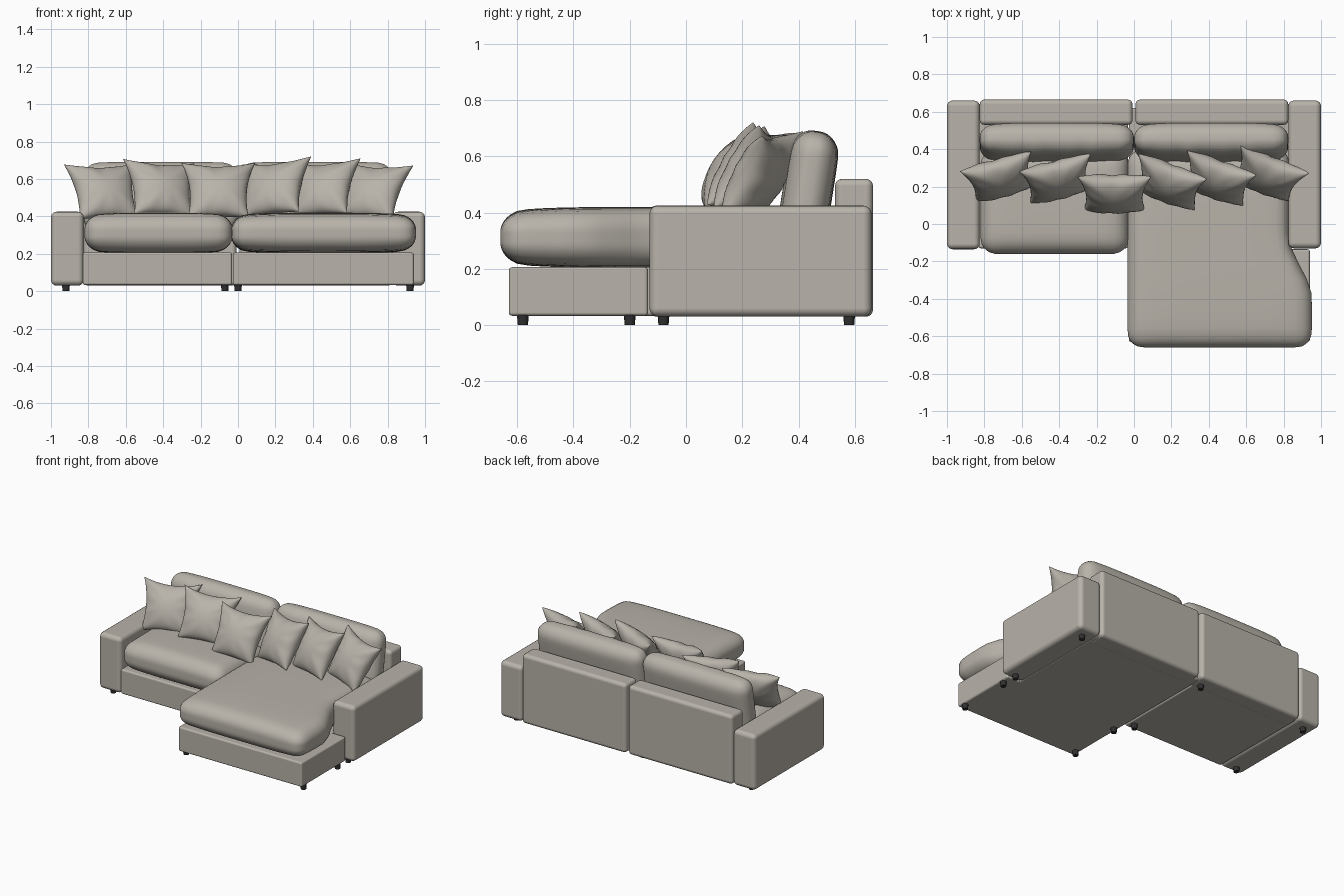
import bpy, bmesh, math
from mathutils import Vector, Matrix

cube = bpy.data.objects.get("Cube")
if cube:
    bpy.data.objects.remove(cube, do_unlink=True)


def material(name, colour):
    m = bpy.data.materials.new(name)
    m.use_nodes = True
    m.diffuse_color = colour
    m.node_tree.nodes["Principled BSDF"].inputs["Base Color"].default_value = colour
    return m


fabric = material("warm_grey_fabric", (0.48, 0.45, 0.40, 1))
dark = material("dark_feet", (0.03, 0.03, 0.03, 1))


def finish(name, bm, mat):
    bmesh.ops.recalc_face_normals(bm, faces=bm.faces)
    me = bpy.data.meshes.new(name)
    bm.to_mesh(me)
    bm.free()
    me.shade_smooth()
    me.materials.append(mat)
    ob = bpy.data.objects.new(name, me)
    bpy.context.collection.objects.link(ob)
    return ob


def box(name, lo, hi, radius):
    """Upholstered block with rounded edges."""
    lo, hi = Vector(lo), Vector(hi)
    bm = bmesh.new()
    bmesh.ops.create_cube(bm, size=1)
    bmesh.ops.scale(bm, vec=hi - lo, verts=bm.verts)
    bmesh.ops.translate(bm, vec=(lo + hi) / 2, verts=bm.verts)
    ob = finish(name, bm, fabric)
    bev = ob.modifiers.new("Rounding", "BEVEL")
    bev.width, bev.segments, bev.harden_normals = radius, 4, True
    return ob


def cushion(name, centre, half, radius, shape, lean=0):
    """Soft rounded slab; shape(p, u) reshapes point p, with u in -1..1 per axis."""
    half = Vector(half)
    bm = bmesh.new()
    bmesh.ops.create_cube(bm, size=2)
    bmesh.ops.subdivide_edges(bm, edges=bm.edges, cuts=19, use_grid_fill=True)
    turn = Matrix.Translation(centre) @ Matrix.Rotation(math.radians(lean), 4, "X")
    for v in bm.verts:
        p = Vector(math.sin(c * math.pi / 2) * h for c, h in zip(v.co, half))
        core = Vector(max(radius - h, min(h - radius, c)) for c, h in zip(p, half))
        p = core + (p - core).normalized() * radius
        u = Vector(c / h for c, h in zip(p, half))
        v.co = turn @ shape(p, u)
    return finish(name, bm, fabric)


def seat_crown(p, u):
    p.z *= 1 - 0.14 * u.x ** 4 - 0.16 * u.y ** 4
    return p


def chaise_crown(p, u):
    # right side narrows where the cushion slides behind the arm
    t = max(0, min(1, (u.y + 0.5) / 0.62))
    p.x -= 0.12 * t * t * (3 - 2 * t) * max(0, u.x)
    return seat_crown(p, u)


def back_crown(p, u):
    p.y *= 1 - 0.2 * u.x ** 4 - 0.15 * max(0, u.z) ** 4
    p.z *= 1 - 0.05 * u.x ** 4
    if u.y < 0:  # soft gathered pleats on the front
        p.y += 0.006 * math.sin(u.x * 22) * (1 - u.x ** 2)
    return p


def pillow(name, centre, yaw, roll, lean=31, a=0.18, b=0.17, depth=0.082):
    """Square scatter pillow with pinched edges and pointed corners."""
    n = 24
    turn = (Matrix.Translation(centre) @ Matrix.Rotation(math.radians(yaw), 4, "Z")
            @ Matrix.Rotation(math.radians(-lean), 4, "X")
            @ Matrix.Rotation(math.radians(roll), 4, "Y"))
    bm = bmesh.new()
    for side in (-1, 1):
        grid = bmesh.ops.create_grid(bm, x_segments=n, y_segments=n, size=1)["verts"]
        for vert in grid:
            u, v = (math.sin(c * math.pi / 2) for c in vert.co.xy)
            x = a * u * (1 - 0.15 * (1 - v * v)) * (1 + 0.1 * v)
            z = b * v * (1 - (0.19 if v > 0 else 0.08) * (1 - u * u))
            y = depth * (max(0, 1 - u * u) * max(0, 1 - v * v)) ** 0.45
            # chop at the top and folds running to the corners
            y *= 1 - 0.25 * math.exp(-(u / 0.2) ** 2) * max(0, v) ** 2
            y *= 1 + 0.07 * math.cos(9 * math.atan2(v, u)) * min(1, u * u + v * v)
            vert.co = turn @ Vector((x, side * y, z))
    bmesh.ops.remove_doubles(bm, verts=bm.verts, dist=0.0005)
    return finish(name, bm, fabric)


# Arms
box("right_arm", (-1, -0.135, 0.03), (-0.825, 0.66, 0.425), 0.03)
box("left_arm", (0.825, -0.13, 0.03), (1, 0.66, 0.425), 0.03)

# Bases
box("seat_base", (-0.83, -0.13, 0.033), (-0.032, 0.62, 0.208), 0.012)
box("chaise_base_rear", (-0.028, -0.2, 0.033), (0.84, 0.62, 0.206), 0.012)
box("chaise_base_front", (-0.028, -0.63, 0.033), (0.94, -0.135, 0.206), 0.012)

# Back frames
box("right_back_frame", (-0.825, 0.53, 0.03), (-0.008, 0.665, 0.52), 0.025)
box("left_back_frame", (0.008, 0.53, 0.03), (0.825, 0.665, 0.52), 0.025)

# Seat cushions
cushion("seat_cushion", (-0.425, 0.12, 0.312), (0.395, 0.28, 0.108), 0.085, seat_crown)
cushion("chaise_cushion", (0.458, -0.13, 0.312), (0.493, 0.53, 0.108), 0.085, chaise_crown)

# Back cushions
for name, x in (("right_back_cushion", -0.413), ("left_back_cushion", 0.413)):
    cushion(name, (x, 0.438, 0.5), (0.412, 0.088, 0.192), 0.075, back_crown, -9)

# Scatter pillows: centre, yaw, roll
pillows = (
    ((-0.715, 0.25, 0.535), 15, -1),
    ((-0.41, 0.24, 0.55), 16, 4),
    ((-0.105, 0.165, 0.54), 0, 0),
    ((0.19, 0.22, 0.555), -24, -7),
    ((0.45, 0.24, 0.55), -22, -5),
    ((0.715, 0.265, 0.535), -20, 3),
)
for i, (centre, yaw, roll) in enumerate(pillows):
    pillow(f"scatter_pillow_{i + 1}", centre, yaw, roll)

# Feet
feet = [(x, y) for x in (-0.92, -0.07, 0.92) for y in (-0.08, 0.58)]
feet += [(x, y) for x in (0, 0.92) for y in (-0.58, -0.2)]
for i, (x, y) in enumerate(feet):
    bm = bmesh.new()
    bmesh.ops.create_cone(bm, cap_ends=True, segments=16, radius1=0.018, radius2=0.021,
                          depth=0.036, matrix=Matrix.Translation((x, y, 0.018)))
    foot = finish(f"foot_{i + 1}", bm, dark)
    foot.data.set_sharp_from_angle(angle=math.radians(40))
